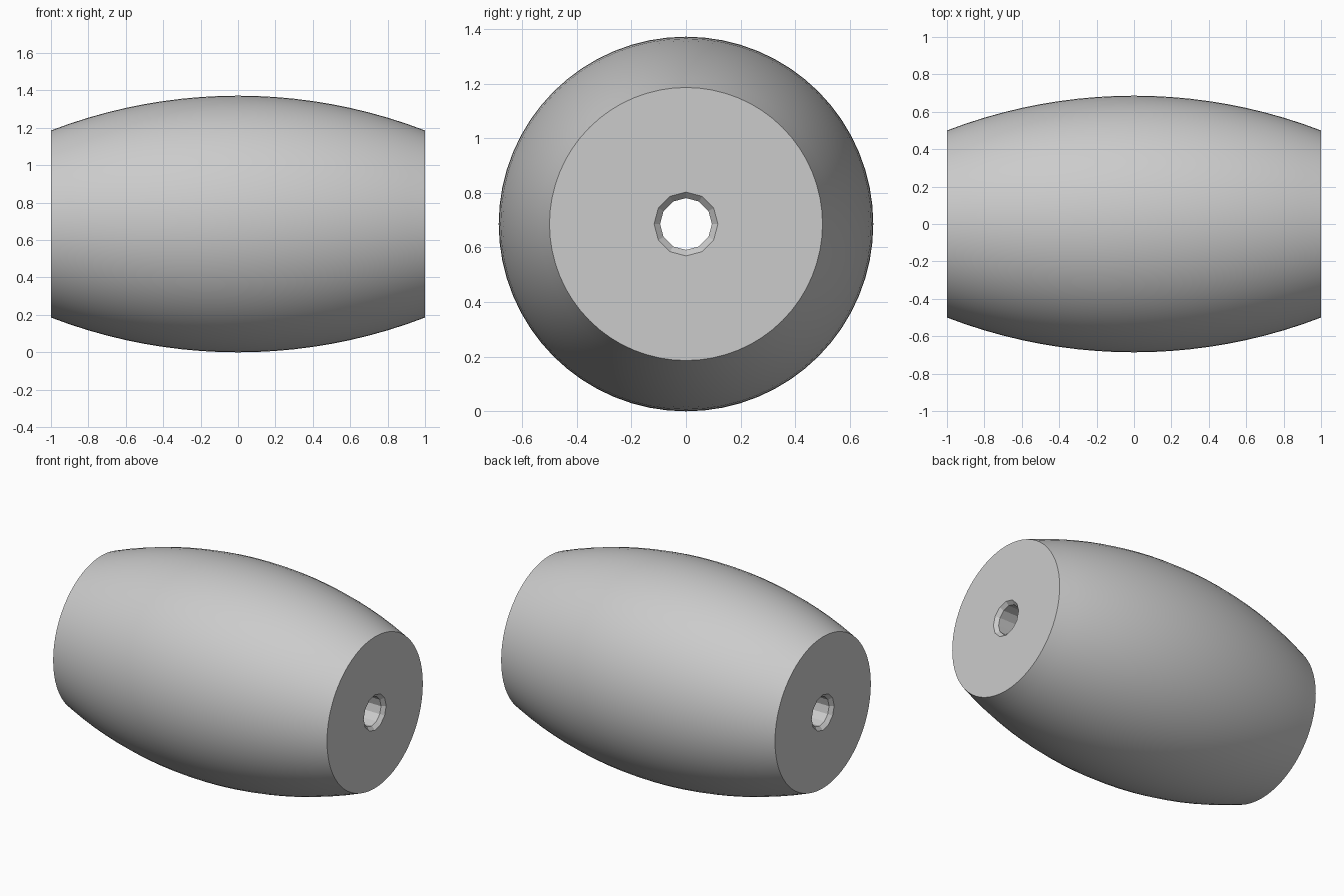
import bpy, bmesh, math

cube = bpy.data.objects.get("Cube")
if cube:
    bpy.data.objects.remove(cube, do_unlink=True)

HALF, R_MID, R_END, R_HOLE, CHAMFER = 1.0, 0.686, 0.5, 0.095, 0.022
BODY_SIDES, HOLE_SIDES, STEPS = 64, 12, 20

grey = bpy.data.materials.new("plain grey")
grey.use_nodes = True
colour = (0.6, 0.6, 0.6, 1)
grey.diffuse_color = colour
grey.node_tree.nodes["Principled BSDF"].inputs["Base Color"].default_value = colour

bm = bmesh.new()


def ring(x, radius, sides):
    angles = [2 * math.pi * i / sides for i in range(sides)]
    return [bm.verts.new((x, radius * math.cos(a), R_MID + radius * math.sin(a))) for a in angles]


def skin(rings, smooth):
    for a, b in zip(rings, rings[1:]):
        n = len(a)
        for i in range(n):
            j = (i + 1) % n
            bm.faces.new((a[i], a[j], b[j], b[i])).smooth = smooth


def loop_edges(verts):
    return [bm.edges.get((v, verts[i - 1])) for i, v in enumerate(verts)]


# Bulging outer wall following a circular arc
sag = R_MID - R_END
arc = (HALF ** 2 + sag ** 2) / (2 * sag)
xs = [HALF * (2 * k / STEPS - 1) for k in range(STEPS + 1)]
wall = [ring(x, R_MID - arc + math.sqrt(arc ** 2 - x ** 2), BODY_SIDES) for x in xs]
skin(wall, True)

# Through hole with chamfered mouths
bore = [ring(x, r, HOLE_SIDES) for x, r in (
    (-HALF, R_HOLE + CHAMFER), (-HALF + CHAMFER, R_HOLE),
    (HALF - CHAMFER, R_HOLE), (HALF, R_HOLE + CHAMFER))]
skin(bore, False)

# Flat end faces around the hole
for outer, inner in ((wall[0], bore[0]), (wall[-1], bore[-1])):
    bmesh.ops.triangle_fill(bm, use_beauty=True, use_dissolve=False,
                            edges=loop_edges(outer) + loop_edges(inner))
bmesh.ops.recalc_face_normals(bm, faces=bm.faces)

mesh = bpy.data.meshes.new("barrel_roller")
bm.to_mesh(mesh)
bm.free()
mesh.materials.append(grey)
roller = bpy.data.objects.new("barrel_roller", mesh)
bpy.context.collection.objects.link(roller)

# Keep the end rims crisp
for edge in mesh.edges:
    ends = [abs(mesh.vertices[v].co.x) for v in edge.vertices]
    edge.use_edge_sharp = min(ends) > HALF - 0.001
